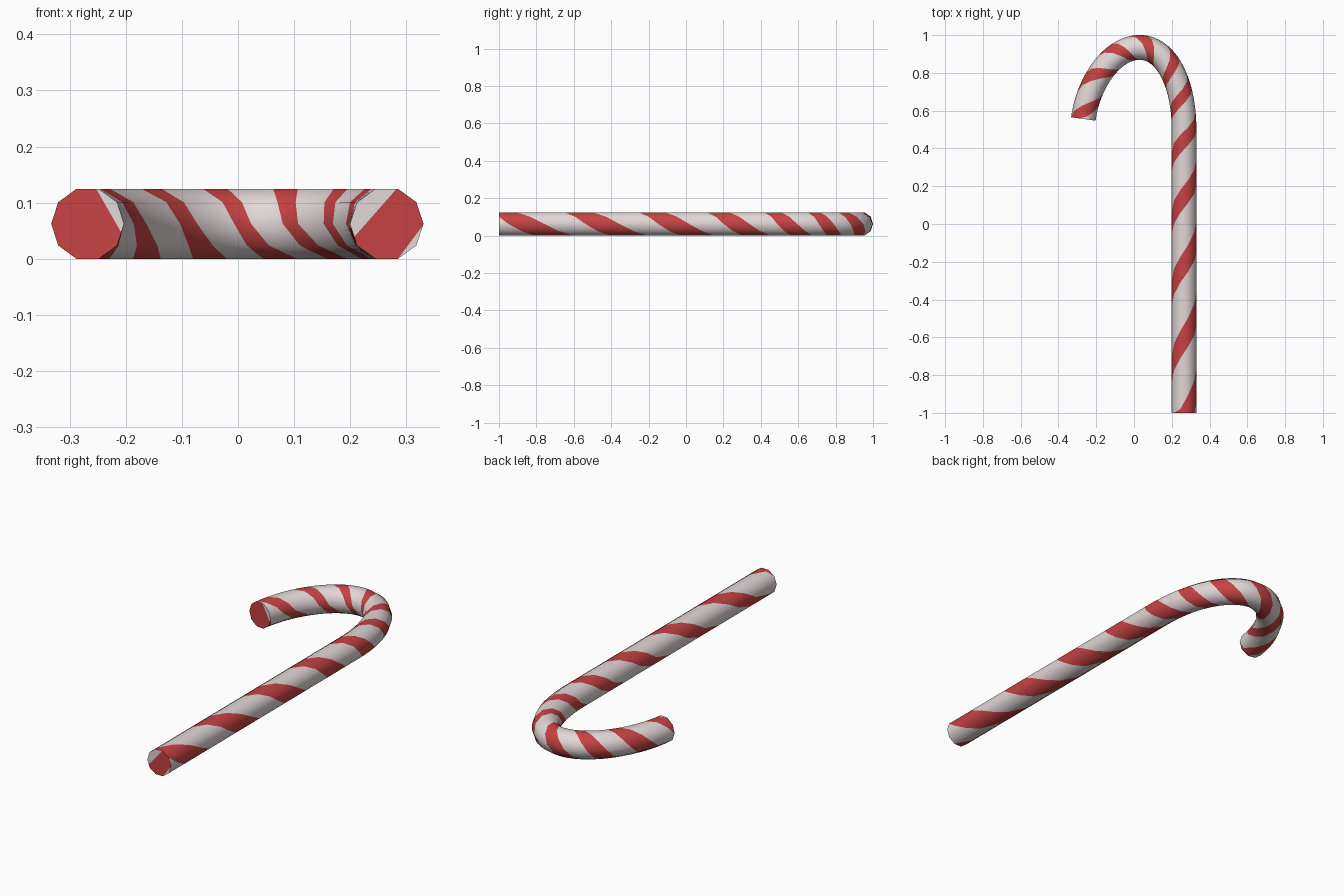
import bpy, bmesh, math
from mathutils import Vector
from mathutils.geometry import interpolate_bezier

if "Cube" in bpy.data.objects:
    bpy.data.objects.remove(bpy.data.objects["Cube"])

R, SIDES, ROWS = 0.0655, 10, 5
MID_Z = R * math.sin(math.radians(72))


def material(name, rgb):
    m = bpy.data.materials.new(name)
    m.diffuse_color = (*rgb, 1)
    m.use_nodes = True
    m.node_tree.nodes["Principled BSDF"].inputs["Base Color"].default_value = m.diffuse_color
    return m


def lerp_table(xs, ys, x):
    """Piecewise linear lookup, extended past both ends."""
    i = 0
    while i < len(xs) - 2 and x > xs[i + 1]:
        i += 1
    t = (x - xs[i]) / (xs[i + 1] - xs[i])
    return ys[i] + t * (ys[i + 1] - ys[i])


# Centre line: straight shaft, then two curves forming the hook
V = lambda x, y: Vector((x, y, 0))
path = [V(0.265, -1 + 0.25 * i) for i in range(6)]
path += interpolate_bezier(V(.265, .5), V(.265, .75), V(.17, .935), V(.03, .935), 40)
path += interpolate_bezier(V(.03, .935), V(-.12, .935), V(-.245, .74), V(-.268, .556), 40)[1:]
dist = [0.0]
for a, b in zip(path, path[1:]):
    dist.append(dist[-1] + (b - a).length)
LENGTH = dist[-1]
tangents = [(path[min(i + 1, len(path) - 1)] - path[max(i - 1, 0)]).normalized()
            for i in range(len(path))]


def tube_point(s, ang):
    s = min(max(s, 0), LENGTH)
    c = V(lerp_table(dist, [p.x for p in path], s), lerp_table(dist, [p.y for p in path], s))
    t = V(lerp_table(dist, [p.x for p in tangents], s),
          lerp_table(dist, [p.y for p in tangents], s)).normalized()
    out = Vector((t.y, -t.x, 0))
    return c + out * (R * math.cos(ang)) + Vector((0, 0, MID_Z + R * math.sin(ang)))


# Stripe layout: distance of each stripe along the top, twist and width by angle
stripe_no = list(range(12))
stripe_at = [-.02, .395, .79, 1.15, 1.45, 1.67, 1.83, 1.99, 2.135, 2.30, 2.52, 2.76]
quarter = [0, 1, 2, 3, 4]              # left, top, right, bottom, left again
twist = [-.4, 0, .4, .85, 1.6]         # two red stripes wind around together
width = [.33, .36, .46, .52, .33]

bm = bmesh.new()
columns, row_mat = [], []
for i in range(SIDES + 1):
    q = 4 * i / SIDES
    ang = math.pi - 2 * math.pi * i / SIDES
    sh, w = lerp_table(quarter, twist, q), lerp_table(quarter, width, q)
    col, row_mat = [], []
    for k in range(-5, 15):
        for start, span, mat in ((-w / 2, w, 1), (w / 2, 1 - w, 0)):
            for n in range(ROWS):
                s = lerp_table(stripe_no, stripe_at, k + start + span * n / ROWS + sh)
                col.append(bm.verts.new(tube_point(s, ang)))
                row_mat.append(mat)
    columns.append(col)
for a, b in zip(columns, columns[1:]):
    for r in range(len(a) - 1):
        f = bm.faces.new((a[r], a[r + 1], b[r + 1], b[r]))
        f.material_index = row_mat[r]
bmesh.ops.remove_doubles(bm, verts=bm.verts, dist=1e-5)
bmesh.ops.dissolve_degenerate(bm, edges=bm.edges, dist=1e-6)

# End caps: red with white slivers cut across
open_edges = [e for e in bm.edges if e.is_boundary]
caps = bmesh.ops.holes_fill(bm, edges=open_edges, sides=0)["faces"]
cuts = {True: [((.245, 0, .082), (-.75, 0, .66)), ((.315, 0, .04), (.8, 0, -.6))],
        False: [((-.23, 0, .085), (.87, 0, .5))]}
for cap in caps:
    is_shaft = cap.calc_center_median().x > 0
    pieces = [cap]
    for co, no in cuts[is_shaft]:
        geom = set(pieces)
        for f in pieces:
            geom.update(f.edges, f.verts)
        res = bmesh.ops.bisect_plane(bm, geom=list(geom), plane_co=co, plane_no=no)
        pieces = [g for g in res["geom"] if isinstance(g, bmesh.types.BMFace)]
    for f in pieces:
        c = f.calc_center_median()
        white = any((c - Vector(co)).dot(Vector(no)) > 0 for co, no in cuts[is_shaft])
        f.material_index = 0 if white else 1
bmesh.ops.recalc_face_normals(bm, faces=bm.faces)

mesh = bpy.data.meshes.new("candy_cane")
bm.to_mesh(mesh)
bm.free()
mesh.materials.append(material("sugar white", (.76, .68, .68)))
mesh.materials.append(material("stripe red", (.57, .055, .055)))
cane = bpy.data.objects.new("candy_cane", mesh)
bpy.context.collection.objects.link(cane)
bpy.context.view_layer.objects.active = cane
cane.select_set(True)
bpy.ops.object.shade_smooth_by_angle(angle=math.radians(45))
